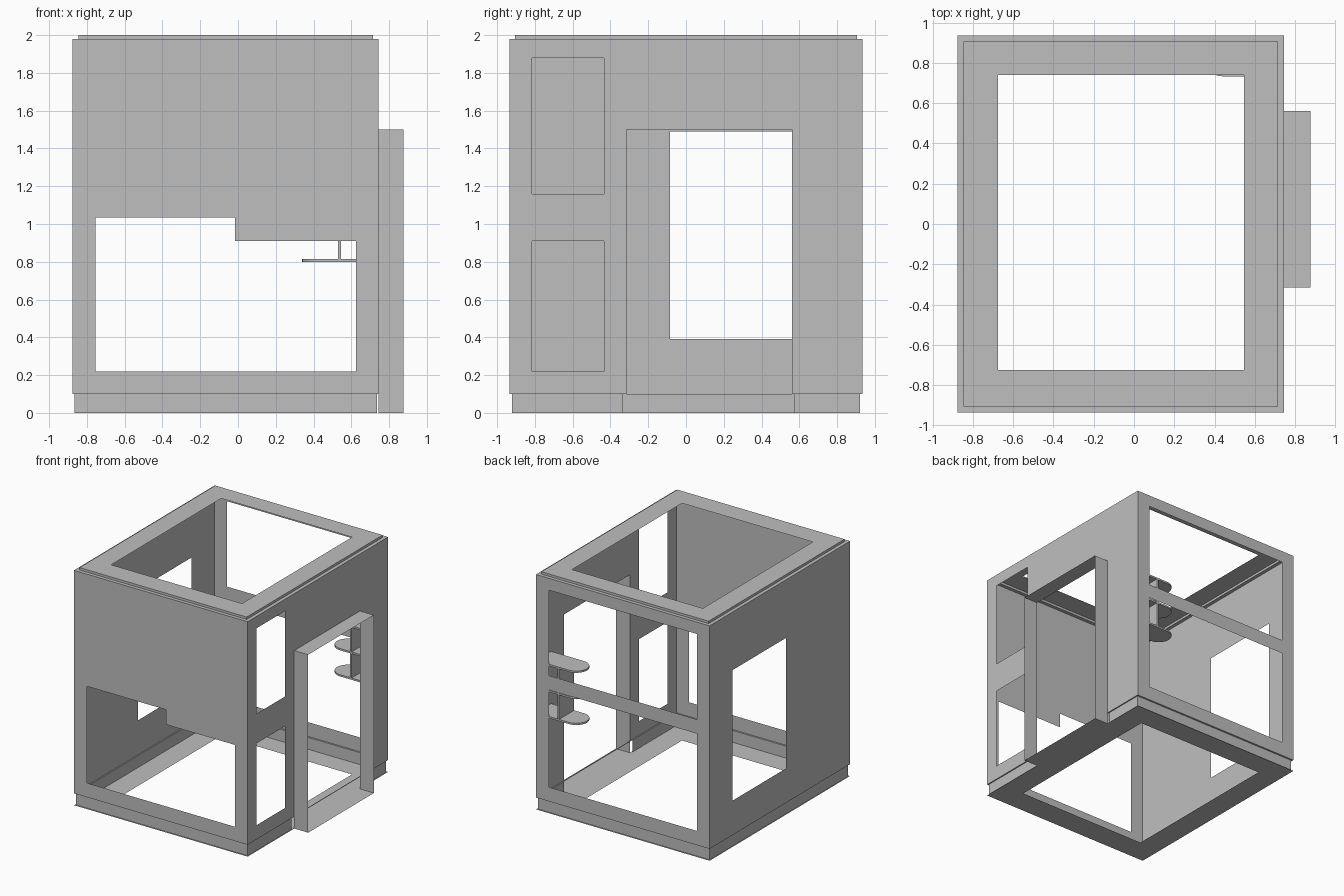
import bpy
import bmesh
import math

cube = bpy.data.objects.get("Cube")
if cube:
    bpy.data.objects.remove(cube, do_unlink=True)

# One grey for everything
grey = bpy.data.materials.new("plain grey")
grey.use_nodes = True
grey.diffuse_color = (0.52, 0.52, 0.52, 1)
grey.node_tree.nodes["Principled BSDF"].inputs["Base Color"].default_value = (0.52, 0.52, 0.52, 1)


def finish(name, bm):
    mesh = bpy.data.meshes.new(name)
    bm.to_mesh(mesh)
    bm.free()
    mesh.materials.append(grey)
    obj = bpy.data.objects.new(name, mesh)
    bpy.context.collection.objects.link(obj)
    return obj


def sheet(name, axis, pos, rect, holes=(), flip=False):
    """Flat panel across an axis; rect and holes are (u0, u1, v0, v1)."""
    us = sorted({rect[0], rect[1], *[u for h in holes for u in h[:2]]})
    vs = sorted({rect[2], rect[3], *[v for h in holes for v in h[2:]]})
    bm = bmesh.new()
    verts = {}

    def vert(u, v):
        if (u, v) not in verts:
            co = {"x": (pos, u, v), "y": (u, pos, v), "z": (u, v, pos)}[axis]
            verts[u, v] = bm.verts.new(co)
        return verts[u, v]

    for u0, u1 in zip(us, us[1:]):
        for v0, v1 in zip(vs, vs[1:]):
            um, vm = (u0 + u1) / 2, (v0 + v1) / 2
            if any(h[0] < um < h[1] and h[2] < vm < h[3] for h in holes):
                continue
            bm.faces.new([vert(u0, v0), vert(u1, v0), vert(u1, v1), vert(u0, v1)])
    if flip:
        bmesh.ops.reverse_faces(bm, faces=bm.faces[:])
    return finish(name, bm)


def skirt(name, x0, x1, y0, y1, z0, z1, gap=()):
    """Four upright strips around a rectangle; gap cuts the right strip."""
    sheet(name + "_front", "y", y0, (x0, x1, z0, z1))
    sheet(name + "_back", "y", y1, (x0, x1, z0, z1), flip=True)
    sheet(name + "_left", "x", x0, (y0, y1, z0, z1), flip=True)
    sheet(name + "_right", "x", x1, (y0, y1, z0, z1), gap)


# Main extents
X0, X1, Y0, Y1, Z0, Z1 = -0.875, 0.745, -0.935, 0.935, 0.10, 1.98
body = (X0, X1, Y0, Y1)
opening = (-0.675, 0.545, -0.725, 0.74)

# Walls with their window and door cut-outs
sheet("front_wall", "y", Y0, (X0, X1, Z0, Z1),
      [(-0.755, -0.015, 0.22, 1.035), (-0.015, 0.625, 0.22, 0.91)])
sheet("back_wall", "y", Y1, (X0, X1, Z0, Z1),
      [(-0.755, 0.625, 0.22, 1.04), (-0.755, 0.625, 1.16, 1.88)], flip=True)
sheet("window_wall", "x", X0, (Y0, Y1, Z0, Z1),
      [(-0.085, 0.63, 0.39, 1.49)], flip=True)
sheet("door_wall", "x", X1, (Y0, Y1, Z0, Z1),
      [(-0.815, -0.435, 0.22, 0.91), (-0.815, -0.435, 1.16, 1.88),
       (-0.315, 0.56, Z0, 1.5)])

# Roof: small step and ring
roof = (-0.845, 0.715, -0.905, 0.905)
sheet("roof_ledge", "z", Z1, body, [roof])
skirt("roof_step", *roof, Z1, 2.0)
sheet("roof_ring", "z", 2.0, roof, [opening])

# Base: recessed plinth and floor ring
plinth = (-0.865, 0.735, -0.92, 0.92)
sheet("wall_underside", "z", Z0, body, [plinth], flip=True)
skirt("plinth", *plinth, 0.0, Z0, gap=[(-0.335, 0.575, 0.0, Z0)])
sheet("floor_ring", "z", 0.0, body, [opening], flip=True)

# Projecting door surround
sheet("door_jamb_front", "y", -0.315, (X1, 0.875, 0.0, 1.5))
sheet("door_jamb_back", "y", 0.56, (X1, 0.875, 0.0, 1.5), flip=True)
sheet("door_head", "z", 1.5, (X1, 0.875, -0.315, 0.56))
sheet("door_threshold", "z", 0.0, (X1, 0.875, -0.315, 0.56), flip=True)


# Round-ended corner shelves
def shelf(name, z, thick=0.015):
    bm = bmesh.new()
    r, cx, cy = 0.1, 0.44, 0.833
    pts = [(X1 - 0.001, cy + r)]
    for i in range(17):
        a = math.pi / 2 + math.pi * i / 16
        pts.append((cx + r * math.cos(a), cy + r * math.sin(a)))
    pts.append((X1 - 0.001, cy - r))
    face = bm.faces.new([bm.verts.new((x, y, z)) for x, y in pts])
    out = bmesh.ops.extrude_face_region(bm, geom=[face])
    top = [v for v in out["geom"] if isinstance(v, bmesh.types.BMVert)]
    bmesh.ops.translate(bm, verts=top, vec=(0, 0, thick))
    bmesh.ops.recalc_face_normals(bm, faces=bm.faces[:])
    return finish(name, bm)


levels = [("lower", 0.80), ("middle", 1.02), ("upper", 1.24)]
for label, z in levels:
    shelf(label + "_shelf", z)

# Upright dividers between the shelves
for (label, z), (_, z_next) in zip(levels, levels[1:]):
    bm = bmesh.new()
    bmesh.ops.create_cube(bm, size=1)
    for v in bm.verts:
        v.co = (0.538 + v.co.x * 0.016, 0.833 + v.co.y * 0.2,
                z + 0.015 + (v.co.z + 0.5) * (z_next - z - 0.015))
    finish(label + "_shelf_divider", bm)
